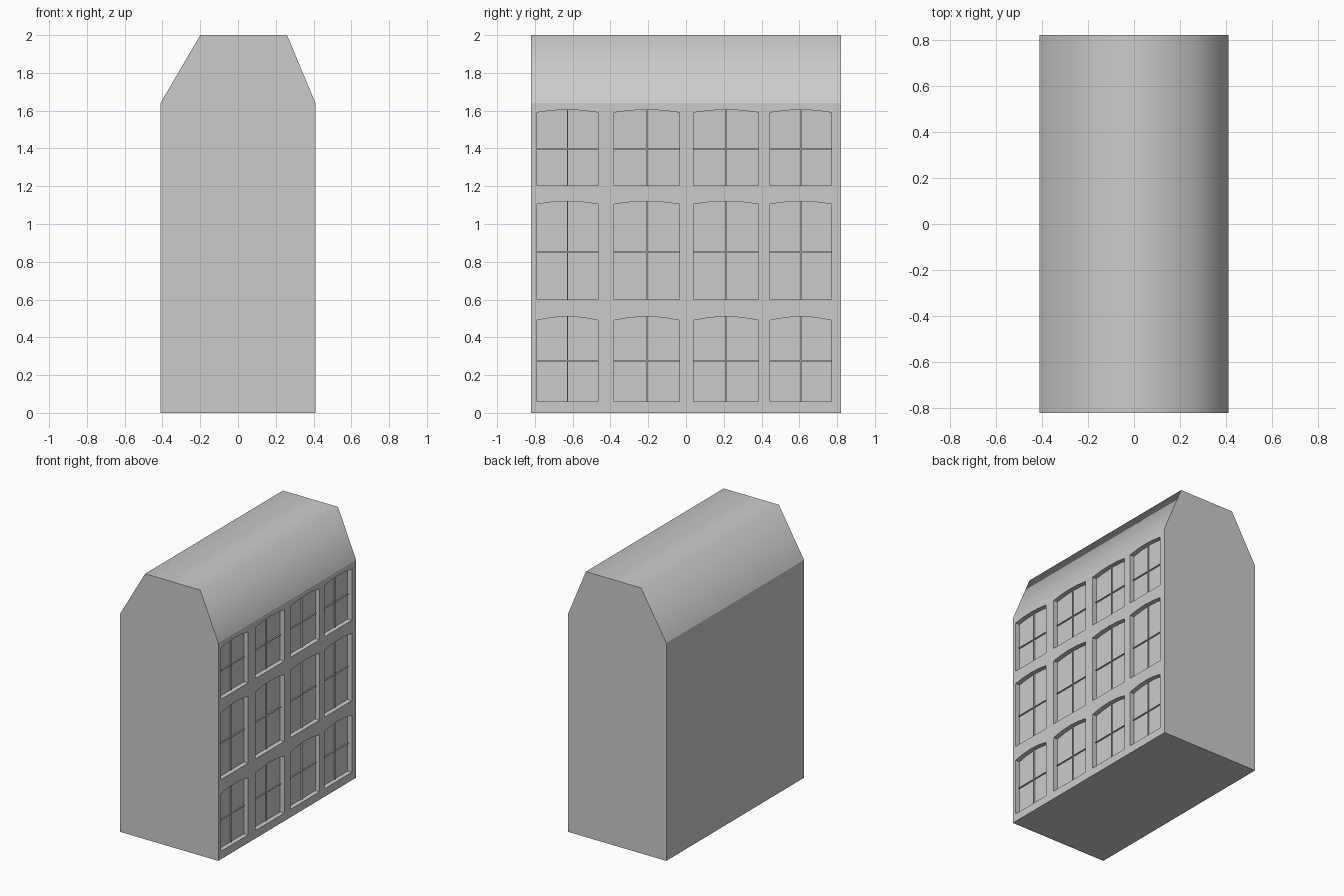
import bpy
import bmesh
from mathutils import Vector

cube = bpy.data.objects.get("Cube")
if cube:
    bpy.data.objects.remove(cube, do_unlink=True)

grey = bpy.data.materials.new("plain grey")
grey.use_nodes = True
grey.diffuse_color = (0.6, 0.6, 0.6, 1)
grey.node_tree.nodes["Principled BSDF"].inputs["Base Color"].default_value = (0.6, 0.6, 0.6, 1)

WALL_X = 0.41
HALF_LENGTH = 0.82
RECESS = 0.035
EAVES = 1.64
COLUMNS = [(-0.79, -0.465), (-0.38, -0.035), (0.04, 0.385), (0.445, 0.77)]
ROWS = [(0.06, 0.49, 0.51), (0.6, 1.105, 1.12), (1.205, 1.59, 1.605)]


def add_prism(bm, outline, offset):
    """Extrude a flat outline into a closed solid."""
    face = bm.faces.new([bm.verts.new(p) for p in outline])
    result = bmesh.ops.extrude_face_region(bm, geom=[face], use_keep_orig=True)
    moved = [g for g in result["geom"] if isinstance(g, bmesh.types.BMVert)]
    bmesh.ops.translate(bm, verts=moved, vec=Vector(offset))


def add_box(bm, low, high):
    x0, y0, z0 = low
    x1, y1, z1 = high
    add_prism(bm, [(x0, y0, z0), (x0, y1, z0), (x0, y1, z1), (x0, y0, z1)], (x1 - x0, 0, 0))


def make_object(name, bm):
    bmesh.ops.recalc_face_normals(bm, faces=bm.faces)
    mesh = bpy.data.meshes.new(name)
    bm.to_mesh(mesh)
    bm.free()
    mesh.materials.append(grey)
    obj = bpy.data.objects.new(name, mesh)
    bpy.context.collection.objects.link(obj)
    return obj


# Building body with its uneven mansard roof
bm = bmesh.new()
profile = [(-WALL_X, 0), (WALL_X, 0), (WALL_X, EAVES), (0.26, 2), (-0.2, 2), (-WALL_X, EAVES)]
add_prism(bm, [(x, -HALF_LENGTH, z) for x, z in profile], (0, 2 * HALF_LENGTH, 0))
body = make_object("building_body", bm)

# Arched window recesses and thin glazing bars
cut_bm, bar_bm = bmesh.new(), bmesh.new()
back = WALL_X - RECESS
bar_front = back + 0.01
half_bar = 0.003
for y0, y1 in COLUMNS:
    for sill, spring, crown in ROWS:
        outline = [(back, y0, sill), (back, y1, sill)]
        for i in range(5):
            t = i / 4
            rise = 4 * t * (1 - t) * (crown - spring)
            outline.append((back, y1 + (y0 - y1) * t, spring + rise))
        add_prism(cut_bm, outline, (2 * RECESS, 0, 0))
        mid_y, mid_z = (y0 + y1) / 2, (sill + spring) / 2
        add_box(bar_bm, (back - half_bar, mid_y - half_bar, sill), (bar_front, mid_y + half_bar, crown))
        add_box(bar_bm, (back - half_bar, y0, mid_z - half_bar), (bar_front, y1, mid_z + half_bar))
cutter = make_object("window_cutter", cut_bm)
cutter.hide_render = True
make_object("glazing_bars", bar_bm)

# Cut the recesses and keep the result
cut = body.modifiers.new("window recesses", "BOOLEAN")
cut.operation = "DIFFERENCE"
cut.solver = "EXACT"
cut.object = cutter
graph = bpy.context.evaluated_depsgraph_get()
bm = bmesh.new()
bm.from_mesh(bpy.data.meshes.new_from_object(body.evaluated_get(graph)))
body.modifiers.clear()
bpy.data.objects.remove(cutter, do_unlink=True)

# Round the roof shading only; eaves, gables and windows stay sharp
bm.normal_update()
for face in bm.faces:
    face.material_index = 0
    face.smooth = face.normal.z > 0.1 and face.calc_center_median().z > EAVES
for edge in bm.edges:
    edge.smooth = all(f.smooth for f in edge.link_faces)
bm.to_mesh(body.data)
bm.free()
